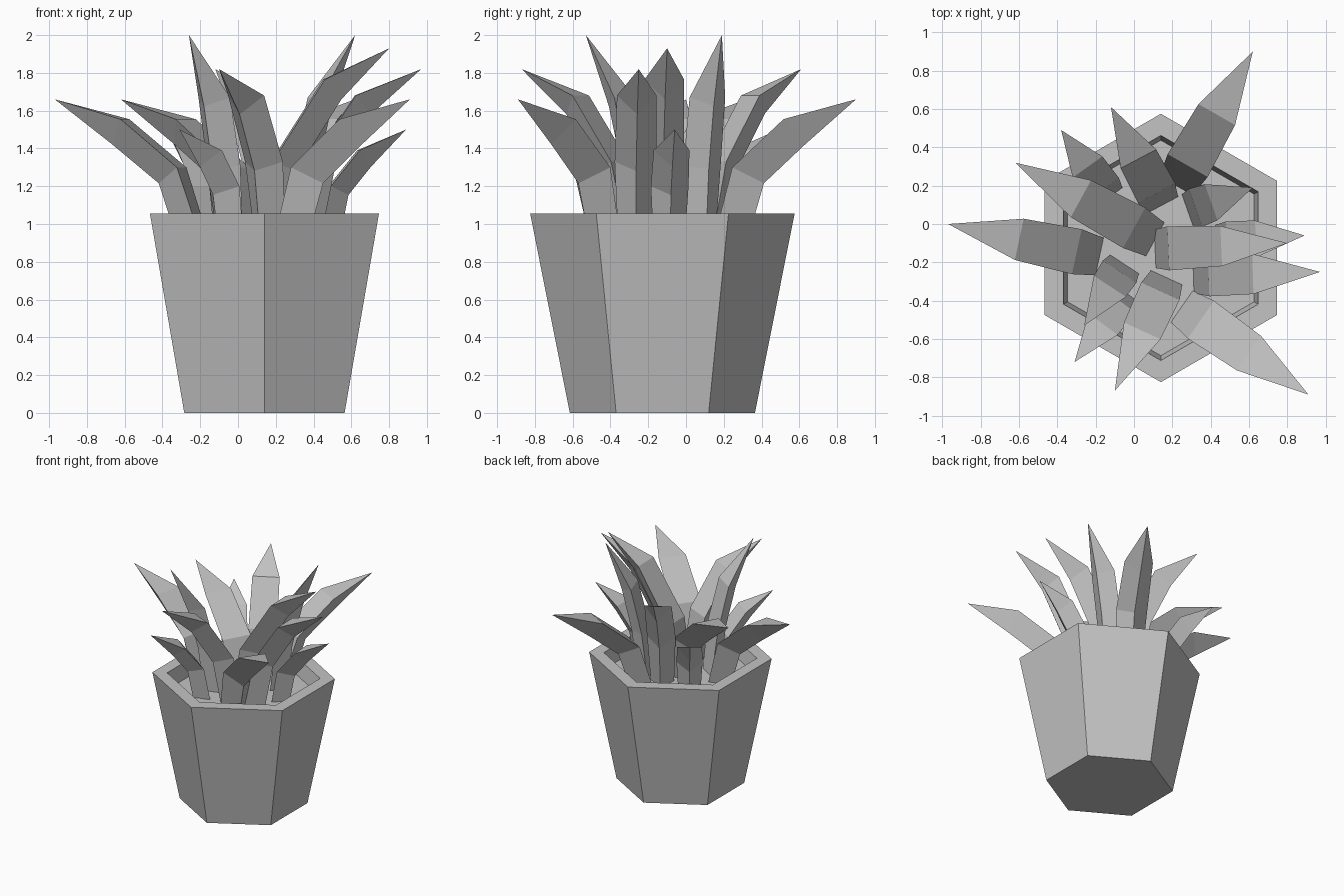
import bpy, bmesh
from math import pi, sin, cos
from mathutils import Vector

cube = bpy.data.objects.get("Cube")
if cube:
    bpy.data.objects.remove(cube)

grey = bpy.data.materials.new("plain_grey")
grey.use_nodes = True
grey.diffuse_color = (0.55, 0.55, 0.55, 1)
grey.node_tree.nodes["Principled BSDF"].inputs["Base Color"].default_value = grey.diffuse_color


def finish(bm, name):
    bmesh.ops.recalc_face_normals(bm, faces=bm.faces)
    mesh = bpy.data.meshes.new(name)
    bm.to_mesh(mesh)
    bm.free()
    mesh.materials.append(grey)
    bpy.context.collection.objects.link(bpy.data.objects.new(name, mesh))


def bridge(bm, a, b):
    """Join two closed rings with quads."""
    n = len(a)
    for i in range(n):
        j = (i + 1) % n
        bm.faces.new((a[i], a[j], b[j], b[i]))


# Hexagonal pot: outer wall, flat rim, inner wall and soil
POT_X, POT_Y, SOIL = 0.14, -0.125, 0.93
bm = bmesh.new()
rings = []
for radius, z in ((0.49, 0), (0.70, 1.055), (0.587, 1.055), (0.562, SOIL)):
    rings.append([bm.verts.new((POT_X + radius * sin(k * pi / 3),
                                POT_Y + radius * cos(k * pi / 3), z)) for k in range(6)])
for lower, upper in zip(rings, rings[1:]):
    bridge(bm, lower, upper)
bm.faces.new(rings[0])
bm.faces.new(rings[-1])
finish(bm, "pot")


# Leaf: flat inner face, keel along the outside, pointed tip
def leaf(name, base, tip, profile, depth):
    base, tip = Vector((*base, 0)), Vector((*tip, 0))
    out = (tip - base).normalized()
    side = Vector((-out.y, out.x, 0))
    up = Vector((0, 0, 1))
    spine = [base.lerp(tip, t) + up * z for t, z, _ in profile]
    bm = bmesh.new()
    loops = []
    for i, point in enumerate(spine[:-1]):
        along = (spine[i + 1] - point).normalized()
        if i:
            along += (point - spine[i - 1]).normalized()
        normal = side.cross(along).normalized()
        if normal.dot(out) < 0:
            normal.negate()
        if i == 0:
            normal = out
        half = side * profile[i][2] / 2
        loops.append([bm.verts.new(p) for p in
                      (point + half, point - half, point + normal * depth)])
    for a, b in zip(loops, loops[1:]):
        bridge(bm, a, b)
    point = bm.verts.new(spine[-1])
    last = loops[-1]
    for i in range(3):
        bm.faces.new((last[i], last[(i + 1) % 3], point))
    bm.faces.new(loops[0])
    finish(bm, name)


# Each whorl: profile of (distance out, height, width), keel depth, (base, tip) pairs
whorls = {
    "centre_leaf": (((0, SOIL, .20), (.10, 1.33, .23), (.50, 1.765, .21), (1, 1.93, 0)), .14, (
        ((.11, -.13), (.80, -.10)),)),
    "tall_leaf": (((0, SOIL, .18), (.12, 1.31, .21), (.36, 1.67, .20), (1, 2, 0)), .11, (
        ((-.05, -.21), (-.26, -.53)),
        ((.28, .07), (.62, .19)))),
    "middle_leaf": (((0, SOIL, .18), (.12, 1.33, .22), (.47, 1.68, .21), (1, 1.82, 0)), .13, (
        ((.31, -.27), (.97, -.25)),
        ((.17, -.28), (-.10, -.87)),
        ((.15, .10), (-.12, .61)))),
    "spreading_leaf": (((0, SOIL, .20), (.15, 1.3, .24), (.53, 1.555, .22), (1, 1.66, 0)), .15, (
        ((.25, -.43), (.91, -.89)),
        ((.22, .20), (.62, .90)),
        ((-.18, -.17), (-.97, 0)),
        ((.11, -.08), (-.62, .32)))),
    "short_leaf": (((0, SOIL, .17), (.12, 1.2, .20), (.45, 1.39, .19), (1, 1.5, 0)), .11, (
        ((.43, -.09), (.89, -.06)),
        ((-.04, -.36), (-.31, -.72)),
        ((-.13, .14), (-.38, .49)))),
}
for name, (profile, depth, places) in whorls.items():
    for n, (base, tip) in enumerate(places, 1):
        leaf(f"{name}_{n}", base, tip, profile, depth)
